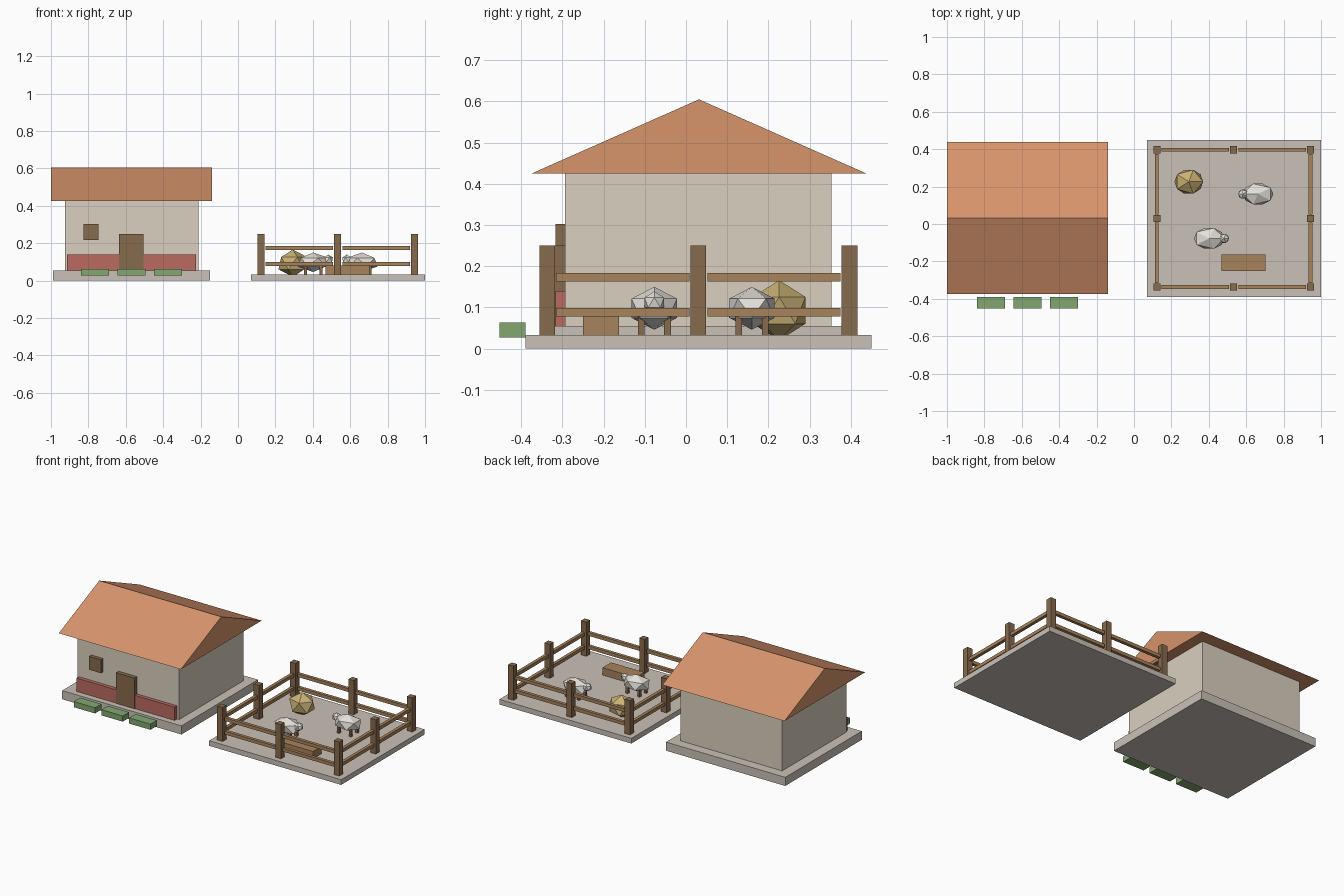
import bpy, math

if "Cube" in bpy.data.objects:
    bpy.data.objects.remove(bpy.data.objects["Cube"])


def mat(name, r, g, b):
    m = bpy.data.materials.new(name)
    m.diffuse_color = tuple((c / 255) ** 2.2 for c in (r, g, b)) + (1,)
    m.use_nodes = True
    m.node_tree.nodes["Principled BSDF"].inputs["Base Color"].default_value = m.diffuse_color
    return m


STONE = mat("stone", 200, 192, 182)
WALL = mat("plaster", 216, 207, 190)
ROOF = mat("roof_tile", 214, 146, 107)
WOOD = mat("dark_wood", 134, 106, 78)
RAIL = mat("light_wood", 166, 130, 92)
RED = mat("red_trim", 186, 106, 96)
GREEN = mat("leaf", 130, 166, 112)
WOOL = mat("wool", 228, 224, 216)
STRAW = mat("straw", 200, 176, 116)


def finish(o, name, m):
    o.name = name
    o.data.materials.append(m)
    return o


def box(name, x0, x1, y0, y1, z0, z1, m):
    bpy.ops.mesh.primitive_cube_add(size=1, location=((x0 + x1) / 2, (y0 + y1) / 2, (z0 + z1) / 2))
    o = bpy.context.object
    o.scale = (x1 - x0, y1 - y0, z1 - z0)
    return finish(o, name, m)


def cbox(name, c, s, m):
    return box(name, *[v for a, b in zip(c, s) for v in (a - b / 2, a + b / 2)], m)


def ico(name, loc, radii, m, rot=0):
    bpy.ops.mesh.primitive_ico_sphere_add(subdivisions=1, radius=1, location=loc, rotation=(0, 0, rot))
    o = bpy.context.object
    o.scale = radii
    return finish(o, name, m)


# House
box("house_base", -0.99, -0.15, -0.355, 0.415, 0, 0.055, STONE)
box("house_walls", -0.925, -0.21, -0.294, 0.353, 0.055, 0.425, WALL)
box("red_skirting", -0.915, -0.225, -0.317, -0.29, 0.055, 0.14, RED)
box("door", -0.635, -0.505, -0.32, -0.29, 0.055, 0.25, WOOD)
box("window", -0.827, -0.745, -0.317, -0.29, 0.217, 0.302, WOOD)

# Gable roof: solid triangular prism
profile = [(-0.375, 0.425), (0.438, 0.425), (0.0315, 0.605)]
verts = [(x, y, z) for x in (-1.0, -0.14) for y, z in profile]
me = bpy.data.meshes.new("roof")
me.from_pydata(verts, [], [(0, 2, 1), (3, 4, 5), (0, 1, 4, 3), (1, 2, 5, 4), (2, 0, 3, 5)])
roof = bpy.data.objects.new("roof", me)
bpy.context.collection.objects.link(roof)
finish(roof, "roof", ROOF)

# Planters in front of the house
for i in range(3):
    cbox("planter", (-0.765 + 0.195 * i, -0.421, 0.045), (0.15, 0.064, 0.036), GREEN)

# Pen base and fence
CX, CY, HX, HY = 0.533, 0.03, 0.411, 0.367
box("pen_base", 0.07, 1.0, -0.39, 0.45, 0, 0.033, STONE)
for i in (-1, 0, 1):
    for j in (-1, 0, 1):
        if i or j:
            cbox("fence_post", (CX + i * HX, CY + j * HY, 0.1415), (0.038, 0.038, 0.217), WOOD)
for z in (0.088, 0.1735):
    for side in (-1, 1):
        for half in (-0.5, 0.5):
            cbox("rail_x", (CX + half * HX, CY + side * HY, z), (HX * 0.88, 0.02, 0.021), RAIL)
            cbox("rail_y", (CX + side * HX, CY + half * HY, z), (0.02, HY * 0.88, 0.021), RAIL)

# Trough and hay pile
box("trough", 0.468, 0.703, -0.25, -0.163, 0.033, 0.08, RAIL)
ico("hay_pile", (0.293, 0.226, 0.093), (0.086, 0.075, 0.073), STRAW)


# Sheep: d is the direction the head points along x
def sheep(x, y, d):
    rot = 0 if d > 0 else math.pi
    ico("sheep_body", (x, y, 0.098), (0.092, 0.065, 0.052), WOOL, rot)
    ico("sheep_head", (x + d * 0.08, y, 0.112), (0.029, 0.028, 0.027), WOOL, rot)
    for sx in (-1, 1):
        for sy in (-1, 1):
            cbox("sheep_leg", (x + sx * 0.042, y + sy * 0.032, 0.056), (0.016, 0.016, 0.046), WOOD)


sheep(0.402, -0.077, 1)
sheep(0.663, 0.16, -1)
